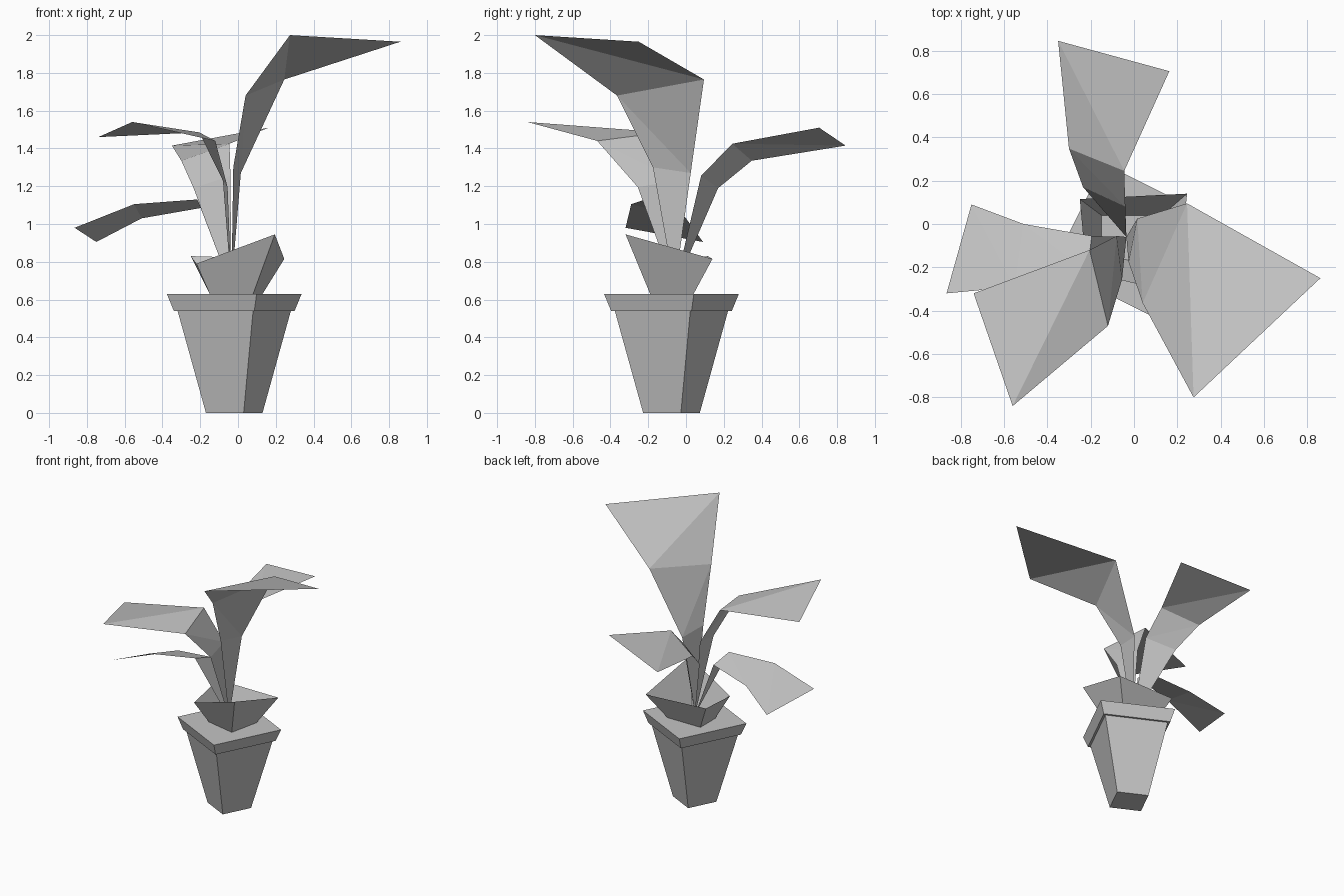
import bpy
from math import cos, sin, radians

cube = bpy.data.objects.get("Cube")
if cube:
    bpy.data.objects.remove(cube, do_unlink=True)

GREY = (0.55, 0.55, 0.55, 1)
grey = bpy.data.materials.new("plain_grey")
grey.use_nodes = True
grey.diffuse_color = GREY
grey.node_tree.nodes["Principled BSDF"].inputs["Base Color"].default_value = GREY


def build(name, verts, faces):
    mesh = bpy.data.meshes.new(name)
    mesh.from_pydata(verts, [], faces)
    mesh.materials.append(grey)
    mesh.update()
    obj = bpy.data.objects.new(name, mesh)
    bpy.context.collection.objects.link(obj)
    return obj


def bands(rings, n=4):
    """Side faces joining successive rings of n corners."""
    return [(r * n + i, r * n + (i + 1) % n, (r + 1) * n + (i + 1) % n, (r + 1) * n + i)
            for r in range(rings - 1) for i in range(n)]


# Square tapered pot with an overhanging rim, closed at bottom and soil level
profile = [(0.158, 0), (0.316, 0.54), (0.337, 0.54), (0.376, 0.63)]
turn = radians(18.4)
verts = [(-0.02 + r * cos(turn + radians(90 * i)), -0.077 + r * sin(turn + radians(90 * i)), z)
         for r, z in profile for i in range(4)]
build("pot", verts, bands(4) + [(3, 2, 1, 0), (12, 13, 14, 15)])

# Open flared collar of short outer leaves around the stems
collar = [(0.08, -0.19, 0.63), (0.13, 0.04, 0.63), (-0.15, 0.04, 0.63), (-0.15, -0.14, 0.63),
          (0.195, -0.32, 0.945), (0.245, 0.14, 0.815), (-0.25, 0.115, 0.83), (-0.22, -0.22, 0.79)]
build("collar", collar, bands(2))

# Long bent leaves: pairs of edge points (right, left) from the root to the tip
ROOT = (-0.035, -0.06, 0.66)


def leaf(name, pairs, flip):
    verts = [ROOT] + [p for pair in pairs for p in pair]
    faces = [(0, 1, 2)]
    for k in range(1, len(verts) - 2, 2):
        a, b, c, d = k, k + 2, k + 3, k + 1
        # fold each segment along one diagonal
        faces += [(a, b, c), (a, c, d)] if flip else [(a, b, d), (b, c, d)]
    build(name, verts, faces)


leaf("tall_leaf", [
    ((-0.025, -0.175, 1.30), (0.015, 0.025, 1.27)),
    ((0.04, -0.365, 1.68), (0.245, 0.095, 1.765)),
    ((0.275, -0.80, 2.0), (0.86, -0.25, 1.965))], False)
leaf("front_leaf", [
    ((-0.08, -0.055, 1.23), (-0.055, -0.255, 1.195)),
    ((-0.205, -0.12, 1.485), (-0.12, -0.47, 1.44)),
    ((-0.74, -0.32, 1.46), (-0.56, -0.84, 1.54))], True)
leaf("back_leaf", [
    ((-0.04, 0.08, 1.255), (-0.235, 0.17, 1.19)),
    ((-0.045, 0.245, 1.425), (-0.30, 0.348, 1.335)),
    ((0.163, 0.705, 1.51), (-0.35, 0.845, 1.415))], True)
leaf("low_leaf", [
    ((-0.195, -0.055, 1.085), (-0.215, -0.215, 1.13)),
    ((-0.51, 0.0, 1.03), (-0.55, -0.29, 1.105)),
    ((-0.75, 0.09, 0.905), (-0.865, -0.32, 0.98))], False)
